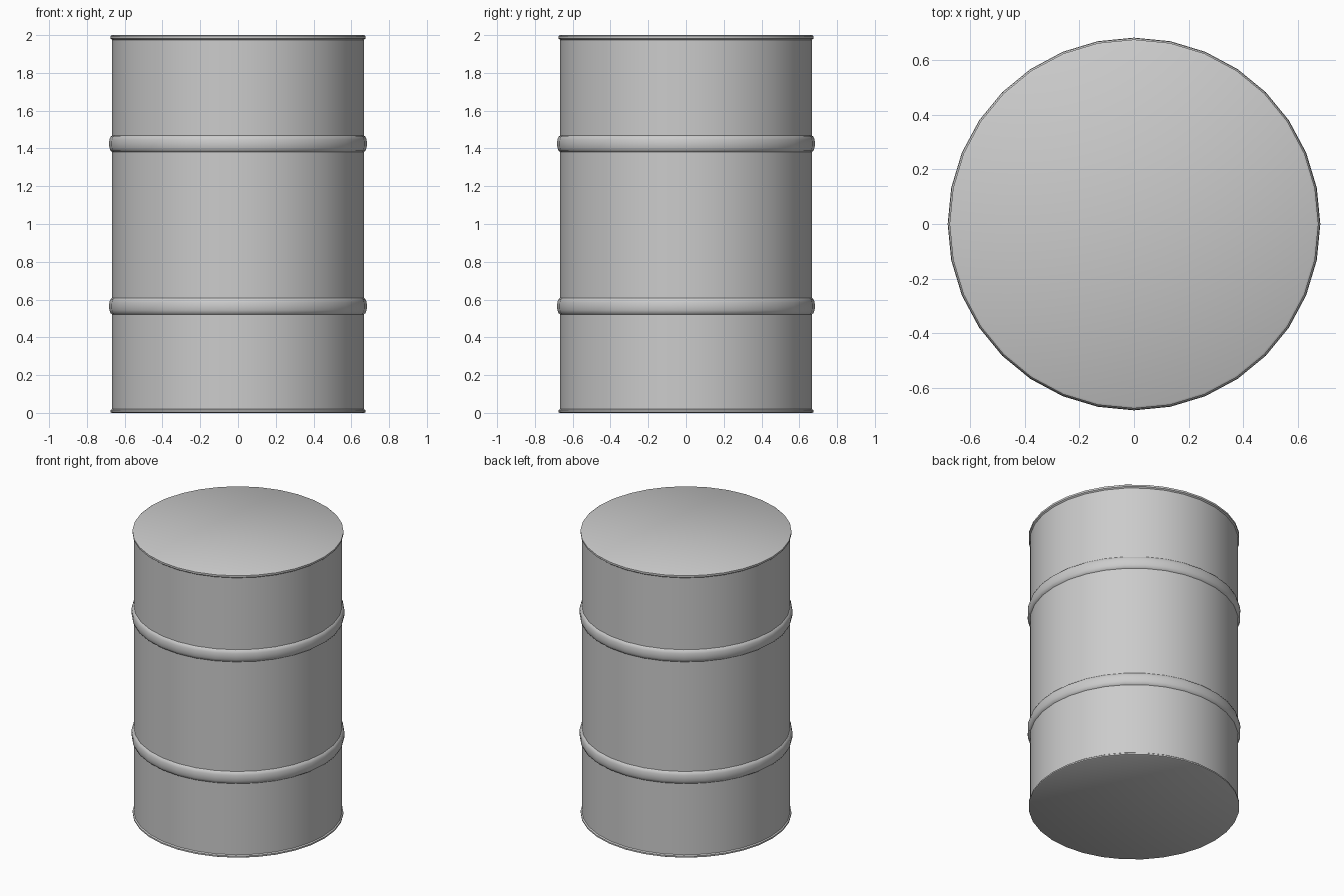
import bpy, bmesh
from math import sin, cos, pi

if "Cube" in bpy.data.objects:
    bpy.data.objects.remove(bpy.data.objects["Cube"])

SIDES = 32
BODY_R = 0.667


def revolve(name, profile):
    """Spin an (r, z) profile into a solid; ends are capped flat."""
    bm = bmesh.new()
    rings = [[bm.verts.new((r * cos(2 * pi * i / SIDES), r * sin(2 * pi * i / SIDES), z))
              for i in range(SIDES)] for r, z in profile]
    for a, b in zip(rings, rings[1:]):
        for i in range(SIDES):
            j = (i + 1) % SIDES
            bm.faces.new((a[i], a[j], b[j], b[i]))
    bm.faces.new(rings[0][::-1])
    bm.faces.new(rings[-1])
    mesh = bpy.data.meshes.new(name)
    bm.to_mesh(mesh)
    bm.free()
    ob = bpy.data.objects.new(name, mesh)
    bpy.context.collection.objects.link(ob)
    bpy.context.view_layer.objects.active = ob
    ob.select_set(True)
    bpy.ops.object.shade_smooth_by_angle(angle=pi / 4)
    ob.select_set(False)
    return ob


def hoop(z, half=0.043, bulge=0.016, steps=6):
    """Rounded rolling hoop bulging out of the wall."""
    return [(BODY_R + bulge * sin(pi * k / steps), z - half * cos(pi * k / steps))
            for k in range(steps + 1)]


# Drum wall with bottom rim, two rolling hoops, top rim and closed ends
profile = [(0.668, 0.0), (0.675, 0.004), (0.675, 0.014), (BODY_R, 0.02)]
profile += hoop(0.565) + hoop(1.425)
profile += [(BODY_R, 1.975), (0.676, 1.982), (0.676, 1.995), (0.668, 2.0)]
revolve("drum_body", profile)
